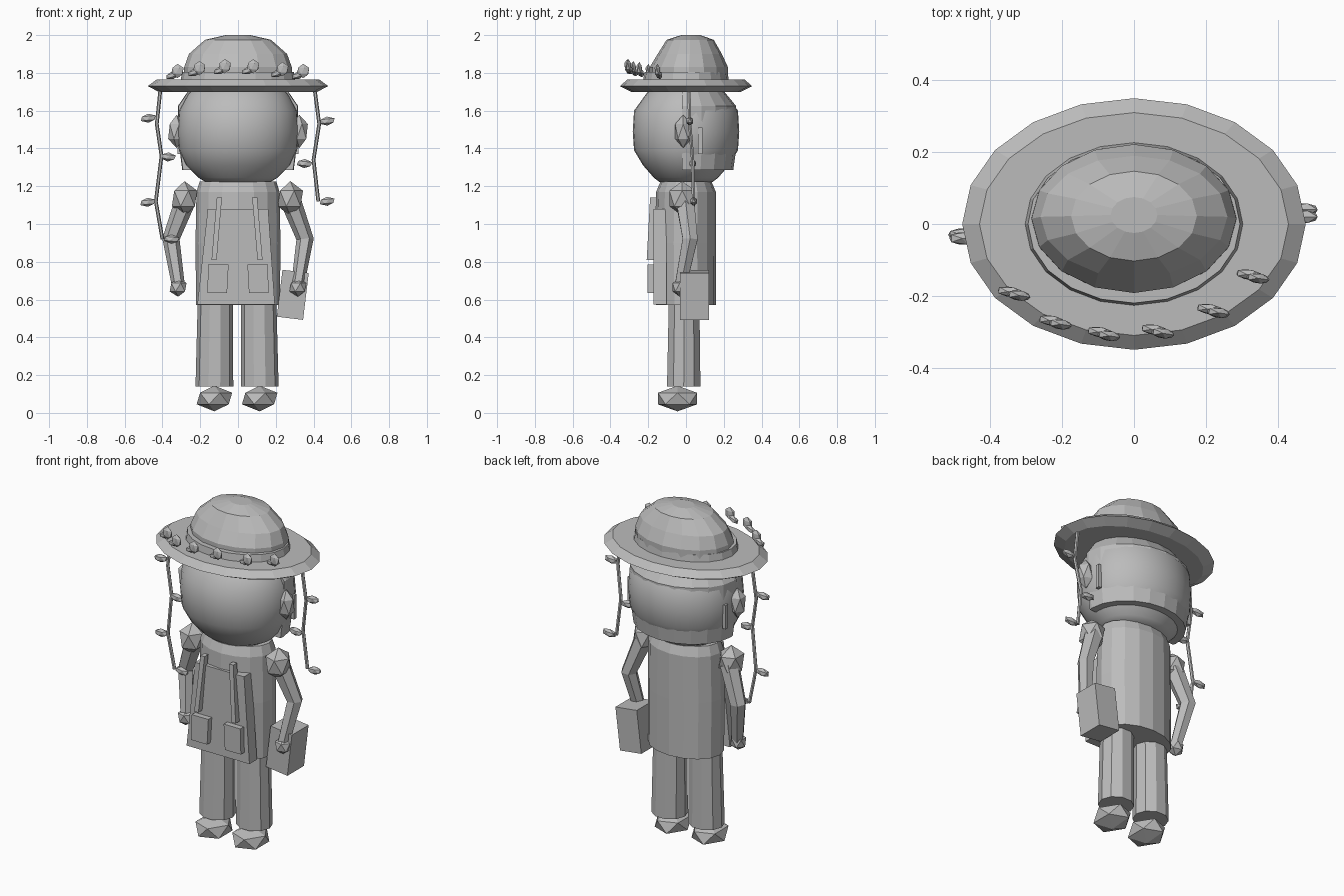
import bpy, bmesh, math
from mathutils import Vector, Matrix

if "Cube" in bpy.data.objects:
    bpy.data.objects.remove(bpy.data.objects["Cube"])

grey = bpy.data.materials.new("plain_grey")
grey.diffuse_color = (0.5, 0.5, 0.5, 1)
grey.use_nodes = True
grey.node_tree.nodes["Principled BSDF"].inputs["Base Color"].default_value = grey.diffuse_color


def finish(bm, name, smooth=False):
    bmesh.ops.recalc_face_normals(bm, faces=bm.faces[:])
    for f in bm.faces:
        f.smooth = smooth
    me = bpy.data.meshes.new(name)
    bm.to_mesh(me)
    bm.free()
    me.materials.append(grey)
    ob = bpy.data.objects.new(name, me)
    bpy.context.collection.objects.link(ob)
    return ob


def loft(name, rings, n, smooth=False, cut_y=None):
    """Elliptical rings (cx, cy, z, rx, ry), stacked and capped."""
    bm = bmesh.new()
    loops = [[bm.verts.new((cx + rx * math.cos(2 * math.pi * i / n),
                            cy + ry * math.sin(2 * math.pi * i / n), z)) for i in range(n)]
             for cx, cy, z, rx, ry in rings]
    for a, b in zip(loops, loops[1:]):
        for i in range(n):
            bm.faces.new((a[i], a[(i + 1) % n], b[(i + 1) % n], b[i]))
    bm.faces.new(loops[0][::-1])
    bm.faces.new(loops[-1])
    if cut_y is not None:
        res = bmesh.ops.bisect_plane(bm, geom=bm.verts[:] + bm.edges[:] + bm.faces[:],
                                     plane_co=(0, cut_y, 0), plane_no=(0, -1, 0), clear_outer=True)
        bmesh.ops.holes_fill(bm, edges=[e for e in bm.edges if e.is_boundary])
    return finish(bm, name, smooth)


def gem(name, loc, scale, tilt=0.0, turn=0.0):
    """Stretched twenty-sided solid."""
    bm = bmesh.new()
    m = (Matrix.Translation(loc) @ Matrix.Rotation(turn, 4, 'Z') @ Matrix.Rotation(tilt, 4, 'Y')
         @ Matrix.Diagonal((*scale, 1)))
    bmesh.ops.create_icosphere(bm, subdivisions=1, radius=1, matrix=m)
    return finish(bm, name)


def box(name, loc, size, tilt=0.0):
    bm = bmesh.new()
    m = Matrix.Translation(loc) @ Matrix.Rotation(tilt, 4, 'Y') @ Matrix.Diagonal((*size, 1))
    bmesh.ops.create_cube(bm, size=1, matrix=m)
    return finish(bm, name)


def tube(name, pts, radii, n):
    """Tapered tube through points, with sections following the path."""
    bm = bmesh.new()
    pts = [Vector(p) for p in pts]
    loops = []
    for k, p in enumerate(pts):
        d = (pts[min(k + 1, len(pts) - 1)] - pts[max(k - 1, 0)]).normalized()
        u = Vector((0, 1, 0)).cross(d).normalized()
        v = d.cross(u)
        loops.append([bm.verts.new(p + radii[k] * (u * math.cos(2 * math.pi * i / n)
                                                   + v * math.sin(2 * math.pi * i / n)))
                      for i in range(n)])
    for a, b in zip(loops, loops[1:]):
        for i in range(n):
            bm.faces.new((a[i], a[(i + 1) % n], b[(i + 1) % n], b[i]))
    bm.faces.new(loops[0][::-1])
    bm.faces.new(loops[-1])
    return finish(bm, name)


def plate(name, outline, depth):
    """Slab from (x, y, z) outline, thickened backwards along +y."""
    bm = bmesh.new()
    face = bm.faces.new([bm.verts.new(p) for p in outline])
    ext = bmesh.ops.extrude_face_region(bm, geom=[face])
    bmesh.ops.translate(bm, vec=(0, depth, 0),
                        verts=[g for g in ext["geom"] if isinstance(g, bmesh.types.BMVert)])
    if face.is_valid is False:
        bmesh.ops.holes_fill(bm, edges=[e for e in bm.edges if e.is_boundary])
    return finish(bm, name)


# Hat: bevelled brim, band and domed crown
loft("hat_brim", [(0, 0, 1.70, .42, .29), (0, 0, 1.73, .478, .35), (0, 0, 1.765, .43, .31)], 20)
loft("hat_band", [(0, 0, 1.755, .305, .228), (0, 0, 1.805, .295, .22)], 20)
loft("hat_crown", [(0, .015, 1.75, .287, .207), (0, .015, 1.83, .285, .207),
                   (0, .02, 1.90, .26, .17), (0, .022, 1.975, .175, .125),
                   (0, .025, 2.0, .065, .05)], 16)

# Buds and leaves along the front of the brim
for x, y, z in [(-.32, -.195, 1.81), (-.205, -.275, 1.825), (-.07, -.307, 1.835),
                (.08, -.30, 1.835), (.235, -.243, 1.82), (.345, -.147, 1.81)]:
    gem("brim_bud", (x, y - .004, z), (.036, .016, .038), 0, -.15)
    gem("brim_leaf", (x - .025, y + .006, z - .022), (.042, .016, .02), -.3, -.15)

# Rounded head with the hair shell covering its back half
loft("head", [(0, 0, 1.222, .17, .14), (0, 0, 1.245, .21, .17), (0, 0, 1.31, .275, .227),
              (0, 0, 1.39, .313, .275), (0, 0, 1.49, .322, .282), (0, 0, 1.60, .313, .275),
              (0, 0, 1.69, .265, .21), (0, 0, 1.74, .20, .16)], 32, True)
loft("hair", [(0, 0, 1.285, .295, .25), (0, 0, 1.46, .318, .275),
              (0, 0, 1.625, .318, .265), (0, 0, 1.71, .26, .195)], 20, cut_y=-.02)

# Torso and apron
loft("torso", [(0, 0, .57, .222, .16), (0, -.003, .9, .225, .162),
               (0, 0, 1.17, .22, .158), (0, 0, 1.225, .203, .135)], 16)
plate("apron", [(-.215, -.172, .575), (.195, -.172, .575),
                (.16, -.172, 1.08), (-.16, -.172, 1.08)], .07)

for s, side in ((-1, "left"), (1, "right")):
    # Apron straps and pockets
    plate("strap_" + side, [(s * .135 - .005, -.208, .81), (s * .108 - .005, -.208, .81),
                            (s * .08 - .005, -.19, 1.14), (s * .107 - .005, -.19, 1.14)], .035)
    plate("pocket_" + side, [(s * .162, -.205, .635), (s * .058, -.205, .635),
                             (s * .05, -.205, .785), (s * .158, -.205, .785)], .035)
    # Ears and side locks
    gem("ear_" + side, (s * .325, -.015, 1.49), (.05, .05, .088))
    box("side_lock_" + side, (s * .31, .076, 1.44), (.02, .024, .14))
    # Legs and shoes
    loft("leg_" + side, [(s * .12 - .005, -.012, .14, .1, .093),
                         (s * .115 - .005, -.01, .6, .093, .085)], 10)
    gem("shoe_" + side, (s * .12 - .005, -.045, .076), (.105, .122, .068))
    # Arms with shoulders and hands
    gem("shoulder_" + side, (s * .28 - .003, -.02, 1.135), (.075, .08, .092))
    tube("arm_" + side, [(s * .28, -.005, 1.12), (s * .355, .022, .92), (s * .315, -.03, .67)],
         (.055, .046, .034), 6)
    gem("hand_" + side, (s * .317, -.033, .665), (.05, .045, .05))

# Box carried at the right hand
box("carried_box", (.29, .045, .625), (.14, .155, .25), .12)

# Hanging vines with leaves
vines = {"left": ([(-.41, -.03, 1.72), (-.43, -.04, 1.53), (-.405, -.04, 1.36),
                   (-.435, -.03, 1.12), (-.40, -.02, .92)],
                  [(-.475, 1.56), (-.37, 1.355), (-.478, 1.115), (-.352, .92)]),
         "right": ([(.405, .015, 1.72), (.43, .02, 1.53), (.40, .035, 1.34), (.425, .04, 1.12)],
                   [(.472, 1.545), (.352, 1.32), (.472, 1.12)])}
for side, (path, leaves) in vines.items():
    tube("vine_" + side, path, [.01] * len(path), 6)
    for k, (x, z) in enumerate(leaves):
        gem("vine_leaf_" + side, (x, path[k + 1 if k + 1 < len(path) else -1][1], z),
            (.045, .02, .024), .1 if k % 2 else -.1)
